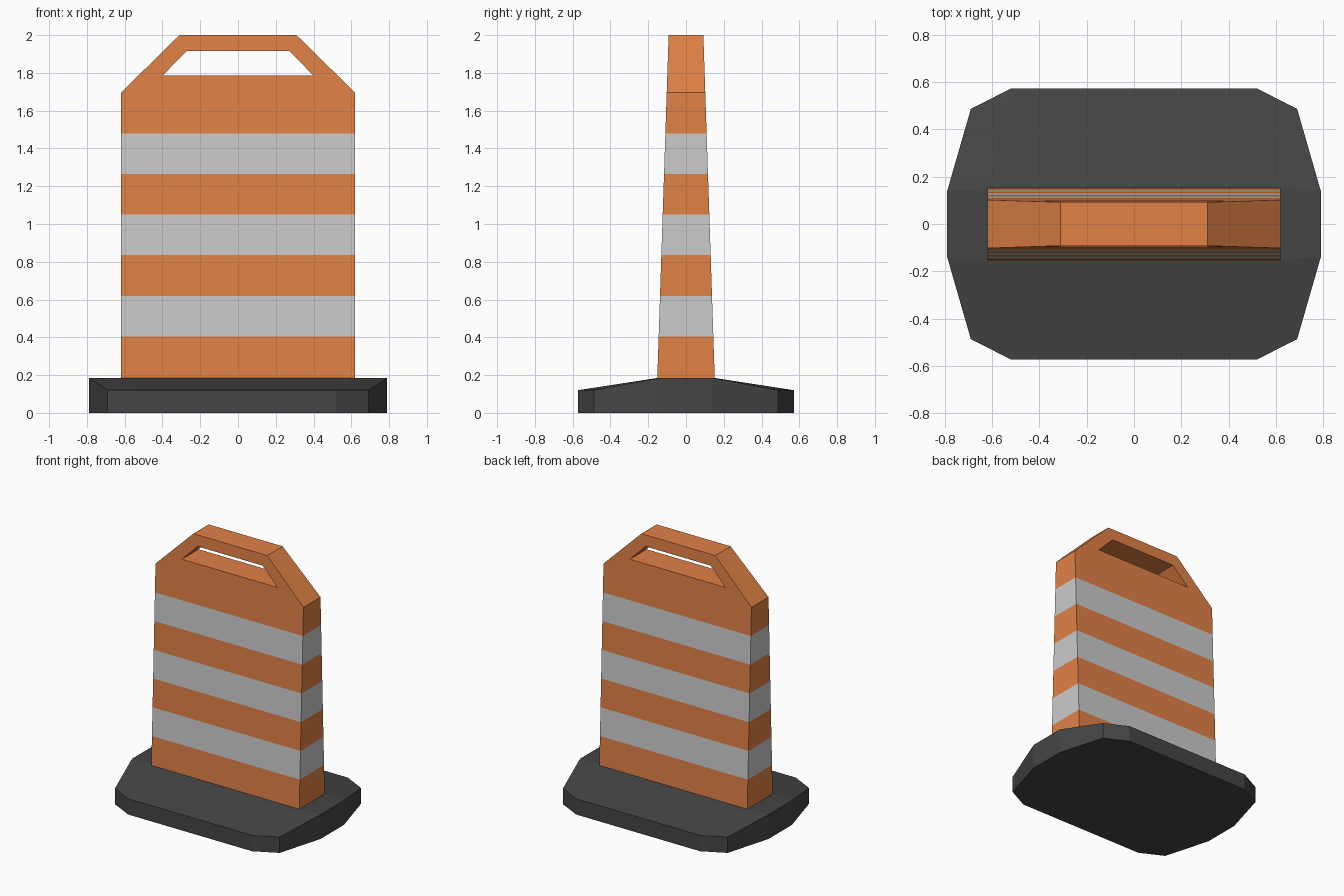
import bpy, bmesh

if "Cube" in bpy.data.objects:
    bpy.data.objects.remove(bpy.data.objects["Cube"])


def material(name, rgb):
    m = bpy.data.materials.new(name)
    m.diffuse_color = (*rgb, 1)
    m.use_nodes = True
    m.node_tree.nodes["Principled BSDF"].inputs["Base Color"].default_value = m.diffuse_color
    return m


def finish(bm, name, mats):
    bmesh.ops.remove_doubles(bm, verts=bm.verts, dist=1e-5)
    bmesh.ops.recalc_face_normals(bm, faces=bm.faces)
    mesh = bpy.data.meshes.new(name)
    bm.to_mesh(mesh)
    bm.free()
    for m in mats:
        mesh.materials.append(m)
    ob = bpy.data.objects.new(name, mesh)
    bpy.context.collection.objects.link(ob)
    return ob


def face(bm, pts, mat=0):
    f = bm.faces.new([bm.verts.new(p) for p in pts])
    f.material_index = mat


orange = material("orange", (0.75, 0.22, 0.06))
silver = material("reflective_grey", (0.6, 0.6, 0.6))
rubber = material("dark_rubber", (0.06, 0.06, 0.06))

# Rubber base: twelve-sided slab, front and back slopes fall from a level centre
LOW, HIGH = 0.12, 0.185
quarter = [(0.79, 0.14, HIGH), (0.69, 0.487, LOW), (0.52, 0.573, LOW)]
half = quarter + [(-x, y, z) for x, y, z in reversed(quarter)]
rim = half + [(-x, -y, z) for x, y, z in half]
bm = bmesh.new()
for a, b in zip(rim, rim[1:] + rim[:1]):
    face(bm, [a, b, (b[0], b[1], 0), (a[0], a[1], 0)])
face(bm, [(x, y, 0) for x, y, z in rim])
inner = (0.62, 0.15, HIGH)
for sy in (1, -1):
    for sx in (1, -1):
        face(bm, [(x * sx, y * sy, z) for x, y, z in [inner] + quarter])
    face(bm, [(x, y * sy, z) for x, y, z in
              [inner, quarter[2], half[3], (-0.62, 0.15, HIGH)]])
face(bm, [(0.62, 0.15, HIGH), (-0.62, 0.15, HIGH), (-0.79, 0.14, HIGH),
          (-0.79, -0.14, HIGH), (-0.62, -0.15, HIGH), (0.62, -0.15, HIGH),
          (0.79, -0.14, HIGH), (0.79, 0.14, HIGH)])
finish(bm, "rubber_base", [rubber])


# Panel: thickness tapers evenly towards the top
def at(x, z, side):
    t = (z - HIGH) / (2.0 - HIGH)
    return (x, side * (0.152 + (0.092 - 0.152) * t), z)


def both_sides(bm, pts, mat=0):
    for s in (1, -1):
        face(bm, [at(x, z, s) for x, z in pts], mat)


def edge_wall(bm, p, q, mat=0):
    face(bm, [at(*p, -1), at(*q, -1), at(*q, 1), at(*p, 1)], mat)


bm = bmesh.new()
W = 0.62

# Alternating orange and reflective bands
levels = [HIGH, 0.405, 0.62, 0.835, 1.05, 1.265, 1.48]
for i, (z0, z1) in enumerate(zip(levels, levels[1:])):
    both_sides(bm, [(-W, z0), (W, z0), (W, z1), (-W, z1)], i % 2)
    for x in (-W, W):
        edge_wall(bm, (x, z0), (x, z1), i % 2)

# Chamfered head with a trapezoid handle opening
outer = [(W, 1.48), (W, 1.695), (0.31, 2.0)]
hole = [(0.40, 1.785), (0.273, 1.915)]
for sx in (1, -1):
    o = [(sx * x, z) for x, z in outer]
    h = [(sx * x, z) for x, z in hole]
    both_sides(bm, [o[0], o[1], h[0]])
    both_sides(bm, [o[1], o[2], h[1], h[0]])
    for p, q in ((o[0], o[1]), (o[1], o[2]), (h[0], h[1])):
        edge_wall(bm, p, q)
both_sides(bm, [(-W, 1.48), (W, 1.48), (0.40, 1.785), (-0.40, 1.785)])
both_sides(bm, [(-0.273, 1.915), (0.273, 1.915), (0.31, 2.0), (-0.31, 2.0)])
for x, z in hole + outer[2:]:
    edge_wall(bm, (-x, z), (x, z))
finish(bm, "striped_panel", [orange, silver])
